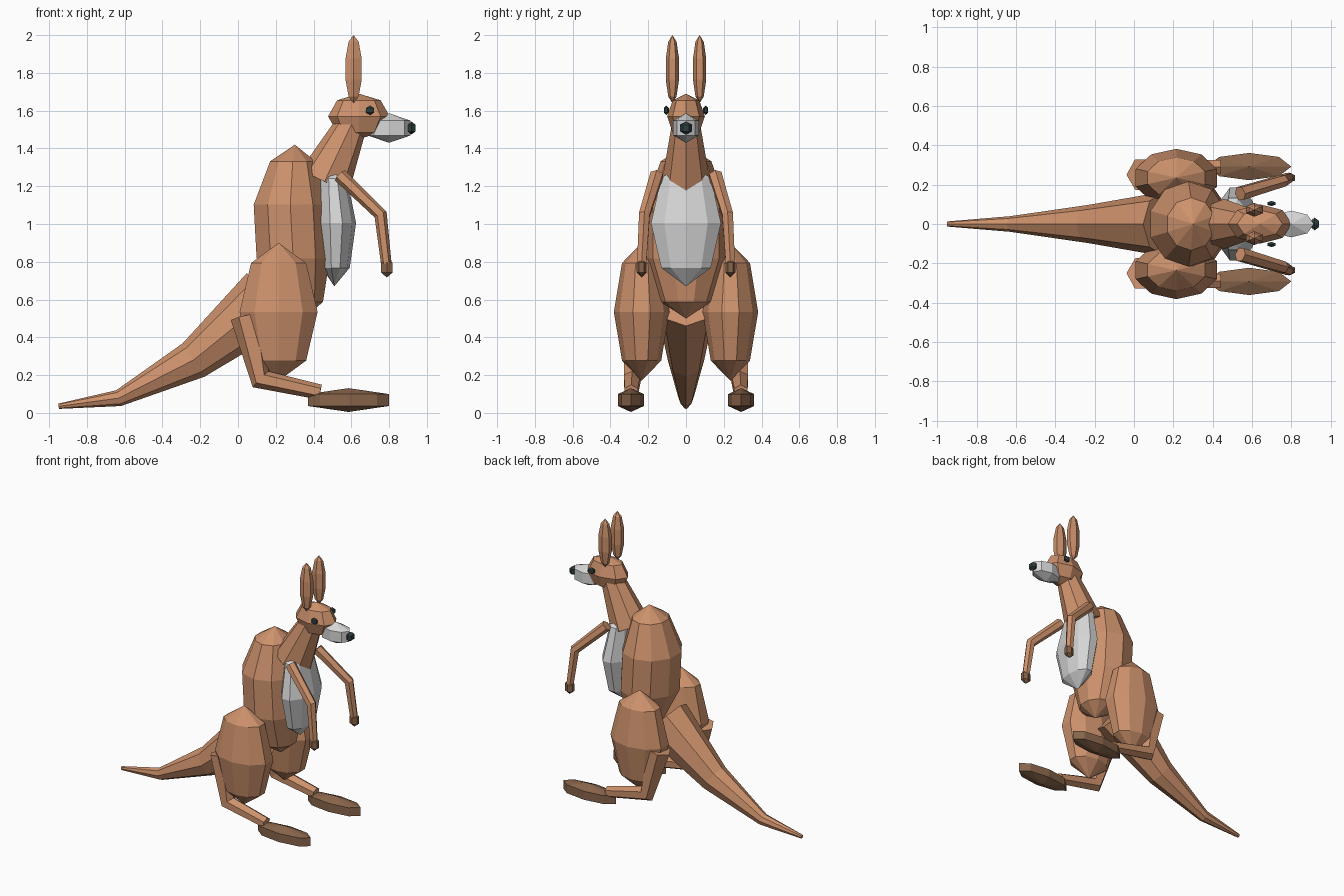
import bpy, bmesh, math
from mathutils import Vector, Matrix

cube = bpy.data.objects.get("Cube")
if cube:
    bpy.data.objects.remove(cube, do_unlink=True)


def material(name, rgb):
    mat = bpy.data.materials.new(name)
    mat.use_nodes = True
    mat.diffuse_color = (*rgb, 1)
    mat.node_tree.nodes["Principled BSDF"].inputs["Base Color"].default_value = (*rgb, 1)
    return mat


FUR = material("warm brown fur", (0.61, 0.285, 0.15))
PAW = material("dark brown paws", (0.25, 0.13, 0.07))
PALE = material("pale grey", (0.68, 0.68, 0.68))
DARK = material("dark slate", (0.03, 0.05, 0.05))


def finish(name, bm, mat):
    bmesh.ops.recalc_face_normals(bm, faces=bm.faces)
    mesh = bpy.data.meshes.new(name)
    bm.to_mesh(mesh)
    bm.free()
    mesh.materials.append(mat)
    obj = bpy.data.objects.new(name, mesh)
    bpy.context.collection.objects.link(obj)
    return obj


def egg(name, mat, centre, radii, sides=8, stacks=4, turn=0.0, lean=0.0, bow=0.0):
    """Faceted ellipsoid, leaning and bowing along x with height."""
    bm = bmesh.new()
    bmesh.ops.create_uvsphere(bm, u_segments=sides, v_segments=stacks, radius=1,
                              matrix=Matrix.Rotation(turn, 4, "Z"))
    for v in bm.verts:
        t = v.co.z
        v.co = Vector(centre) + Vector((v.co.x * radii[0] + lean * t + bow * t * t,
                                        v.co.y * radii[1], t * radii[2]))
    return finish(name, bm, mat)


def limb(name, mat, path, sizes, sides=6, flat=1.0):
    """Tapered tube along a bent path, with mitred joints and capped ends."""
    pts = [Vector(p) for p in path]
    bm = bmesh.new()
    rings = []
    for i, (p, r) in enumerate(zip(pts, sizes)):
        before = (p - pts[i - 1]).normalized() if i else None
        after = (pts[i + 1] - p).normalized() if i + 1 < len(pts) else None
        before, after = before or after, after or before
        tangent = (before + after).normalized()
        u = tangent.cross(Vector((0, 1, 0))).normalized()
        v = tangent.cross(u)
        miter = r / max(0.6, tangent.dot(after))
        ring = []
        for k in range(sides):
            a = math.tau * k / sides
            ring.append(bm.verts.new(p + u * miter * math.cos(a) + v * r * flat * math.sin(a)))
        rings.append(ring)
    for low, high in zip(rings, rings[1:]):
        for k in range(sides):
            n = (k + 1) % sides
            bm.faces.new((low[k], low[n], high[n], high[k]))
    bm.faces.new(rings[0])
    bm.faces.new(rings[-1])
    return finish(name, bm, mat)


# Torso and belly
egg("body", FUR, (0.28, 0, 0.96), (0.214, 0.228, 0.46), sides=10, stacks=5, lean=-0.025, bow=0.046)
egg("belly", PALE, (0.52, 0, 1.005), (0.105, 0.195, 0.335), sides=10, turn=math.pi / 10,
    lean=-0.01, bow=-0.02)

# Tail and neck
limb("tail", FUR, [(0.16, 0, 0.6), (-0.235, 0, 0.28), (-0.632, 0, 0.078), (-0.95, 0, 0.035)],
     [0.18, 0.105, 0.043, 0.014], sides=8, flat=0.92)
limb("neck", FUR, [(0.458, 0, 1.225), (0.602, 0, 1.53)], [0.142, 0.083], sides=8, flat=0.9)

# Head
egg("head", FUR, (0.64, 0, 1.57), (0.163, 0.1, 0.12))
egg("muzzle", PALE, (0.8, 0, 1.508), (0.132, 0.078, 0.078), stacks=3)
egg("nose", DARK, (0.919, 0, 1.508), (0.029, 0.037, 0.034), sides=6, stacks=3)

# Paired parts on both flanks
for flank, s in (("near", -1), ("far", 1)):
    egg(flank + "_eye", DARK, (0.699, s * 0.104, 1.602), (0.028, 0.015, 0.025), sides=6, stacks=3)
    egg(flank + "_ear", FUR, (0.612, s * 0.072, 1.82), (0.052, 0.037, 0.18), sides=6, stacks=5)
    limb(flank + "_arm", FUR,
         [(0.54, s * 0.155, 1.258), (0.755, s * 0.22, 1.05), (0.785, s * 0.235, 0.79)],
         [0.038, 0.033, 0.028])
    egg(flank + "_hand", PAW, (0.788, s * 0.235, 0.769), (0.041, 0.031, 0.052), sides=6, stacks=3)
    egg(flank + "_thigh", FUR, (0.215, s * 0.235, 0.535), (0.217, 0.147, 0.365), sides=10)
    limb(flank + "_shank", FUR,
         [(0.05, s * 0.25, 0.51), (0.12, s * 0.285, 0.178), (0.435, s * 0.29, 0.11)],
         [0.09, 0.05, 0.04])
    egg(flank + "_foot", PAW, (0.585, s * 0.292, 0.068), (0.248, 0.08, 0.063), stacks=3)
